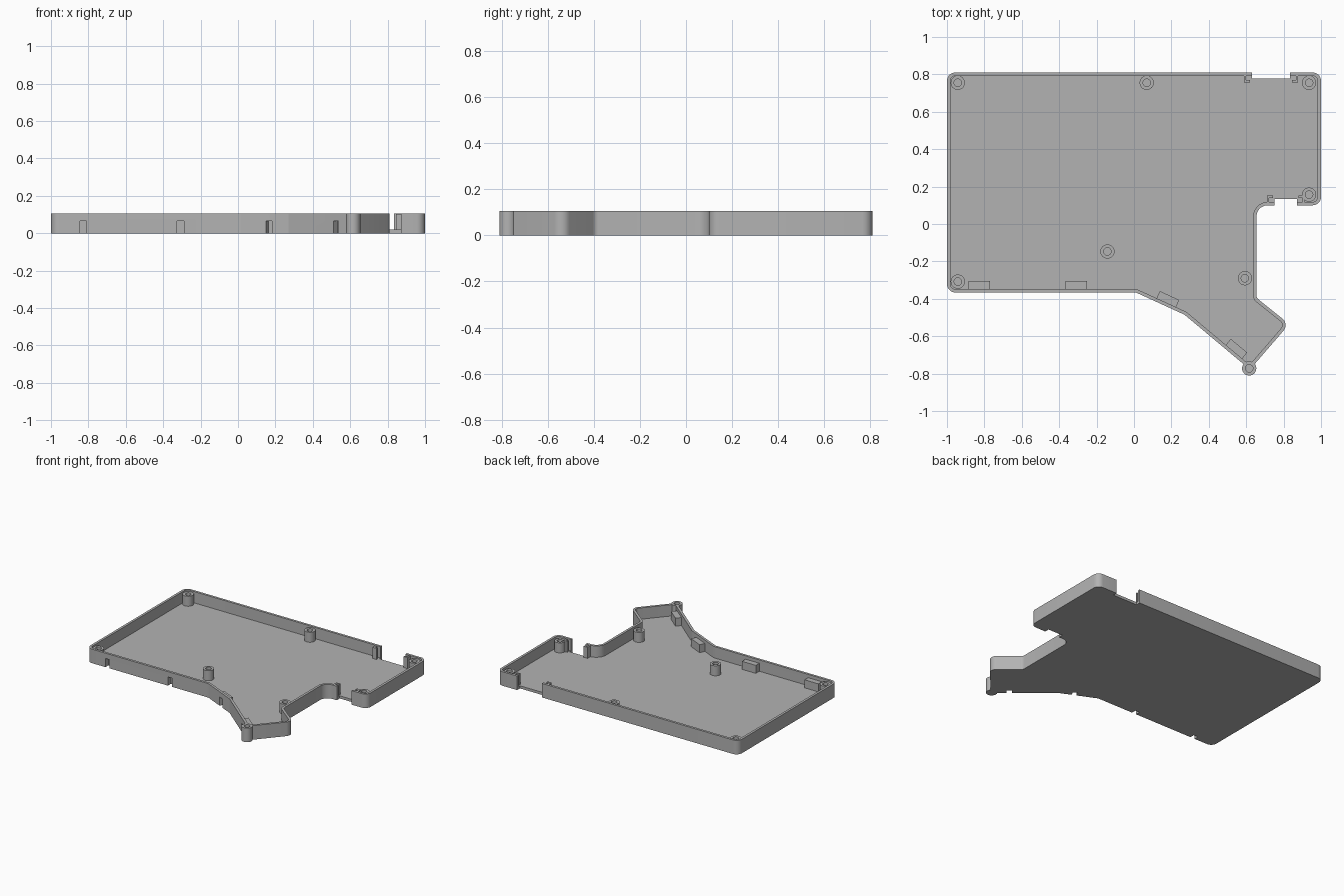
import bpy, bmesh, math
from mathutils import Vector, Matrix

if "Cube" in bpy.data.objects:
    bpy.data.objects.remove(bpy.data.objects["Cube"])

H, FLOOR, WALL = 0.105, 0.02, 0.018
grey = bpy.data.materials.new("plain grey")
grey.diffuse_color = (0.45, 0.45, 0.45, 1)
grey.use_nodes = True
grey.node_tree.nodes["Principled BSDF"].inputs["Base Color"].default_value = grey.diffuse_color


def add_object(name, bm):
    bmesh.ops.recalc_face_normals(bm, faces=bm.faces)
    mesh = bpy.data.meshes.new(name)
    bm.to_mesh(mesh)
    bm.free()
    mesh.materials.append(grey)
    ob = bpy.data.objects.new(name, mesh)
    bpy.context.collection.objects.link(ob)
    return ob


def prism(name, pts, z0, z1):
    """Extrude a flat outline from z0 to z1."""
    bm = bmesh.new()
    face = bm.faces.new([bm.verts.new((p[0], p[1], z0)) for p in pts])
    ext = bmesh.ops.extrude_face_region(bm, geom=[face])
    verts = [v for v in ext["geom"] if isinstance(v, bmesh.types.BMVert)]
    bmesh.ops.translate(bm, verts=verts, vec=(0, 0, z1 - z0))
    return add_object(name, bm)


def box(name, x0, x1, y0, y1, z0, z1):
    return prism(name, [(x0, y0), (x1, y0), (x1, y1), (x0, y1)], z0, z1)


def circle(x, y, r, n=32):
    return [(x + r * math.cos(2 * math.pi * i / n),
             y + r * math.sin(2 * math.pi * i / n)) for i in range(n)]


def combine(target, tool, operation):
    """Boolean the tool into the target, then remove the tool."""
    mod = target.modifiers.new("bool", "BOOLEAN")
    mod.operation, mod.solver, mod.object = operation, "EXACT", tool
    bpy.context.view_layer.objects.active = target
    bpy.ops.object.modifier_apply(modifier=mod.name)
    bpy.data.objects.remove(tool, do_unlink=True)


def rounded(corners, inset=0.0, steps=7):
    """Round each (x, y, radius) corner of a CCW outline, inset by a distance."""
    out, n = [], len(corners)
    base = []
    for i, (x, y, r) in enumerate(corners):
        p = Vector((x, y))
        a = (p - Vector(corners[i - 1][:2])).normalized()
        b = (Vector(corners[(i + 1) % n][:2]) - p).normalized()
        na, nb = Vector((-a.y, a.x)), Vector((-b.y, b.x))
        p = p + (na + nb) * (inset / (1 + na.dot(nb)))
        side = 1 if a.cross(b) > 0 else -1
        base.append((p, a, b, na, nb, side, max(r - side * inset, 0.006)))
    for p, a, b, na, nb, side, r in base:
        c = p + (na + nb) * (side * r / (1 + na.dot(nb)))
        turn = math.atan2(a.cross(b), a.dot(b))
        for k in range(steps + 1):
            v = Matrix.Rotation(turn * k / steps, 2) @ (-na * side * r)
            out.append(c + v)
    return out


# Tray: outer outline hollowed by its own inset
outline = [(-1, -0.366, 0.045), (0.01, -0.366, 0.04), (0.27, -0.485, 0.05),
           (0.62, -0.778, 0.02), (0.83, -0.535, 0.045), (0.655, -0.395, 0.03),
           (0.655, 0.1, 0.06), (1, 0.1, 0.045), (1, 0.81, 0.045), (-1, 0.81, 0.045)]
tray = prism("tray", rounded(outline), 0, H)
combine(tray, prism("cavity", rounded(outline, WALL), FLOOR, H + 0.1), "DIFFERENCE")

# Connector openings in the back wall and the inner right wall
combine(tray, box("back_opening", 0.63, 0.835, 0.777, 0.9, -0.1, 0.2), "DIFFERENCE")
combine(tray, box("side_opening", 0.75, 0.872, 0.0, 0.135, -0.1, 0.2), "DIFFERENCE")

# Foot blocks along the front wall, each with a slot open to the outside and below
slope1 = math.atan2(-0.119, 0.26)
slope2 = math.atan2(-0.293, 0.35)
for x, y, ang in [(-0.827, -0.366, 0), (-0.308, -0.366, 0),
                  (0.165, -0.437, slope1), (0.523, -0.697, slope2)]:
    place = Matrix.Translation((x, y, 0)) @ Matrix.Rotation(ang, 4, "Z")
    block = box("foot_block", -0.057, 0.057, 0.008, 0.06, 0.01, 0.08)
    slot = box("foot_slot", -0.018, 0.018, -0.05, 0.035, -0.05, 0.065)
    for tool, op in ((block, "UNION"), (slot, "DIFFERENCE")):
        tool.data.transform(place)
        combine(tray, tool, op)

# Screw post at the tip is part of the wall
tip = (0.616, -0.772)
combine(tray, prism("tip_post", circle(*tip, 0.038), 0, H), "UNION")
combine(tray, prism("tip_hole", circle(*tip, 0.02), FLOOR, 0.2), "DIFFERENCE")
parts = [tray]

# Free standing screw posts with blind holes
for x, y in [(-0.942, 0.755), (0.068, 0.755), (0.936, 0.755), (0.936, 0.157),
             (-0.942, -0.308), (-0.142, -0.147), (0.593, -0.29)]:
    post = prism("screw_post", circle(x, y, 0.038), FLOOR - 0.005, 0.095)
    combine(post, prism("post_hole", circle(x, y, 0.02), FLOOR, 0.2), "DIFFERENCE")
    parts.append(post)

# Slotted rails beside each opening: a spine on the wall and a lip
for x, sx, y, sy in [(0.587, 1, 0.795, -1), (0.878, -1, 0.795, -1),
                     (0.71, 1, 0.115, 1), (0.912, -1, 0.115, 1)]:
    hook = [(0, 0), (0.012, 0), (0.012, 0.024), (0.032, 0.024), (0.032, 0.038), (0, 0.038)]
    parts.append(prism("connector_rail", [(x + sx * u, y + sy * v) for u, v in hook],
                       FLOOR - 0.005, H - 0.002))

# Smooth the rounded corners and keep hard edges
for ob in parts:
    bpy.ops.object.select_all(action="DESELECT")
    ob.select_set(True)
    bpy.context.view_layer.objects.active = ob
    bpy.ops.object.shade_smooth_by_angle(angle=math.radians(30))
